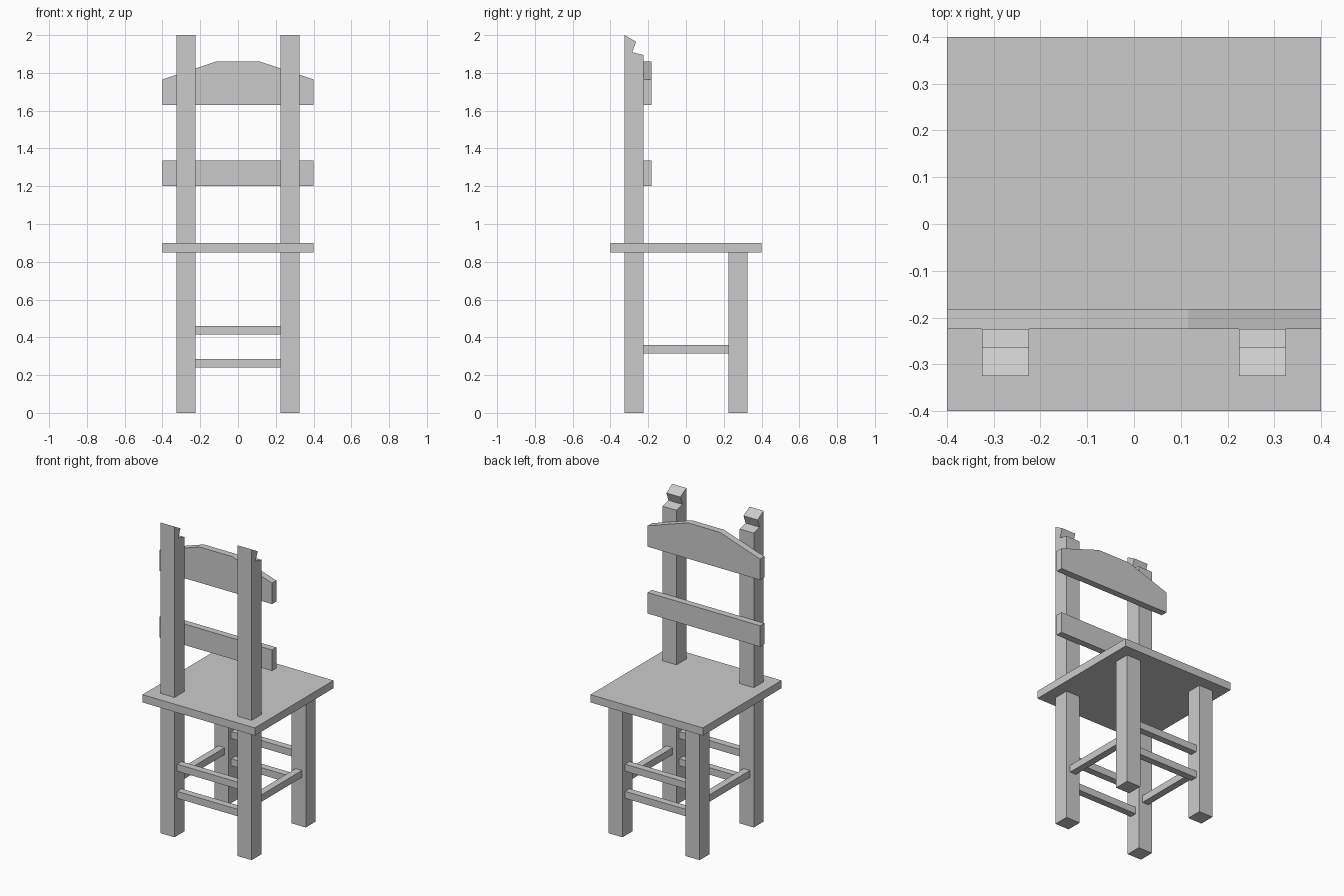
import bpy
import bmesh
from mathutils import Vector

cube = bpy.data.objects.get("Cube")
if cube:
    bpy.data.objects.remove(cube, do_unlink=True)

# Single plain grey finish
grey = bpy.data.materials.new("plain_grey")
grey.use_nodes = True
colour = (0.6, 0.6, 0.6, 1)
grey.diffuse_color = colour
grey.node_tree.nodes["Principled BSDF"].inputs["Base Color"].default_value = colour


def prism(name, outline, axis, start, end):
    """Extrude a (horizontal, z) outline along the x or y axis."""
    bm = bmesh.new()
    if axis == "x":
        verts = [bm.verts.new((start, h, z)) for h, z in outline]
        shift = Vector((end - start, 0, 0))
    else:
        verts = [bm.verts.new((h, start, z)) for h, z in outline]
        shift = Vector((0, end - start, 0))
    face = bm.faces.new(verts)
    result = bmesh.ops.extrude_face_region(bm, geom=[face], use_keep_orig=True)
    moved = [g for g in result["geom"] if isinstance(g, bmesh.types.BMVert)]
    bmesh.ops.translate(bm, verts=moved, vec=shift)
    bmesh.ops.recalc_face_normals(bm, faces=bm.faces)
    mesh = bpy.data.meshes.new(name)
    bm.to_mesh(mesh)
    bm.free()
    mesh.materials.append(grey)
    obj = bpy.data.objects.new(name, mesh)
    bpy.context.collection.objects.link(obj)
    return obj


def box(name, x, y, z):
    """Box from (low, high) ranges."""
    outline = [(x[0], z[0]), (x[1], z[0]), (x[1], z[1]), (x[0], z[1])]
    return prism(name, outline, "y", y[0], y[1])


INNER, OUTER, MID = 0.225, 0.325, 0.275
BAR = 0.0225  # half thickness of the rungs

# Seat
box("seat", (-0.4, 0.4), (-0.4, 0.4), (0.85, 0.9))

# Tall posts with notched tops, short legs and side rungs
post_outline = [(-OUTER, 0), (-INNER, 0), (-INNER, 1.895),
                (-0.285, 1.91), (-0.264, 1.965), (-OUTER, 2)]
for side, s in (("left", 1), ("right", -1)):
    xs = sorted((s * INNER, s * OUTER))
    prism(f"{side}_back_post", post_outline, "x", *xs)
    box(f"{side}_leg", xs, (INNER, OUTER), (0, 0.85))
    box(f"{side}_rung", (s * MID - BAR, s * MID + BAR), (-INNER, INNER), (0.315, 0.36))

# Paired cross rungs between the legs and between the posts
for place, y in (("post", -MID), ("leg", MID)):
    for level, z in (("lower", 0.2625), ("upper", 0.4375)):
        box(f"{place}_{level}_rung", (-INNER, INNER), (y - BAR, y + BAR), (z - BAR, z + BAR))

# Back slats, the upper one crested
box("lower_slat", (-0.4, 0.4), (-INNER, -0.182), (1.2, 1.335))
crest = [(-0.4, 1.63), (0.4, 1.63), (0.4, 1.765),
         (0.115, 1.86), (-0.115, 1.86), (-0.4, 1.765)]
prism("crest_slat", crest, "y", -INNER, -0.182)
